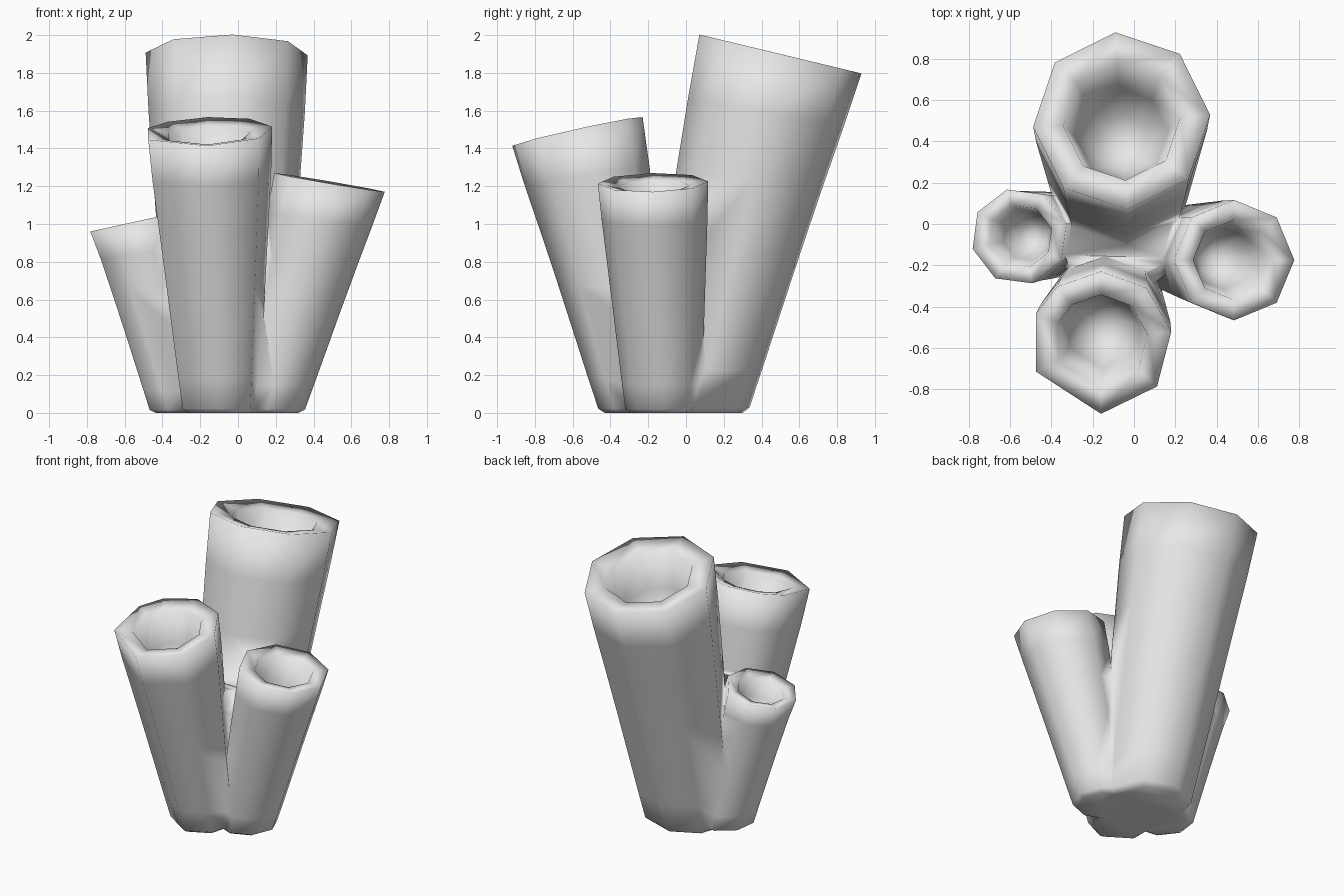
import bpy, bmesh
from math import cos, sin, radians
from mathutils import Vector

cube = bpy.data.objects.get("Cube")
if cube:
    bpy.data.objects.remove(cube, do_unlink=True)

SIDES = 8
stone = bpy.data.materials.new("pale grey")
stone.use_nodes = True
stone.diffuse_color = (0.8, 0.8, 0.8, 1)
stone.node_tree.nodes["Principled BSDF"].inputs["Base Color"].default_value = (0.8, 0.8, 0.8, 1)


def loft(name, rings, tip=None):
    """Skin a list of point rings, closed below and closed to a tip or cap above."""
    bm = bmesh.new()
    loops = [[bm.verts.new(p) for p in ring] for ring in rings]
    for low, high in zip(loops, loops[1:]):
        for i in range(SIDES):
            j = (i + 1) % SIDES
            bm.faces.new((low[i], low[j], high[j], high[i]))
    bm.faces.new(loops[0][::-1])
    if tip is None:
        bm.faces.new(loops[-1])
    else:
        end = bm.verts.new(tip)
        for i in range(SIDES):
            bm.faces.new((loops[-1][i], loops[-1][(i + 1) % SIDES], end))
    for f in bm.faces:
        f.smooth = True
    mesh = bpy.data.meshes.new(name)
    bm.to_mesh(mesh)
    bm.free()
    mesh.materials.append(stone)
    obj = bpy.data.objects.new(name, mesh)
    bpy.context.collection.objects.link(obj)
    return obj


def ring(centre, rx, ry, slope, angles):
    """Ring of points lying on a plane with the given x and y slope."""
    pts = []
    for a in angles:
        dx, dy = rx * cos(radians(a)), ry * sin(radians(a))
        pts.append(centre + Vector((dx, dy, dx * slope[0] + dy * slope[1])))
    return pts


def tube(name, base, top, r_base, r_neck, r_top, slope, angles, depth):
    base, top, slope = Vector((*base, 0)), Vector(top), Vector(slope)
    # outer wall: foot, chamfer, shaft, neck, rim
    profile = [(0, r_base - 0.03), (0.015, r_base)]
    profile += [(t, r_base + (r_neck - r_base) * t / 0.84) for t in (0.12, 0.45, 0.65, 0.84)]
    profile.append((1, r_top))
    rings = [ring(base.lerp(top, t), r, r, slope * t * t, angles) for t, r in profile]
    # hollow: inner lip and tapered well
    axis = (top - base).normalized()
    for d, k in ((0.02, 0.66), (depth * 0.6, 0.52), (depth, 0.3)):
        rings.append(ring(top - axis * d, r_top * k, r_top * k, slope, angles))
    return loft(name, rings, top - axis * (depth + 0.03))


even = [i * 360 / SIDES for i in range(SIDES)]
back = tube("back_tube", (-0.06, 0.03), (-0.06, 0.5, 1.9), 0.3, 0.415, 0.43,
            (0, -0.24), [a + 4 for a in even], 0.45)
front = tube("front_tube", (-0.1, -0.25), (-0.16, -0.575, 1.49), 0.21, 0.33, 0.345,
             (0.04, 0.22), [9, 50, 90, 128, 156, 204, 270, 322], 0.4)
left = tube("left_tube", (0.15, -0.12), (0.485, -0.175, 1.22), 0.2, 0.28, 0.292,
            (-0.17, 0.02), even, 0.35)
right = tube("right_tube", (-0.27, -0.04), (-0.555, -0.06, 1.01), 0.2, 0.225, 0.235,
             (0.22, 0), [a + 15 for a in even], 0.25)

# core web that fills the space between the tubes
core = loft("core", [ring(Vector((-0.06, -0.08, z)), rx, ry, (0, 0), [a + 22 for a in even])
                     for z, rx, ry in ((0.01, 0.25, 0.2), (0.5, 0.3, 0.24),
                                       (0.85, 0.36, 0.24), (0.98, 0.3, 0.18))])

# weld everything into one cluster
for part in (core, front, left, right):
    mod = back.modifiers.new("weld_" + part.name, "BOOLEAN")
    mod.operation = "UNION"
    mod.solver = "EXACT"
    mod.object = part
bpy.context.view_layer.update()
evaluated = back.evaluated_get(bpy.context.evaluated_depsgraph_get())
welded = bpy.data.meshes.new_from_object(evaluated)
back.modifiers.clear()
back.data = welded
back.name = "tube_cluster"
for part in (core, front, left, right):
    bpy.data.objects.remove(part, do_unlink=True)

# clean tiny edges and keep the soft shading
bm = bmesh.new()
bm.from_mesh(welded)
bmesh.ops.remove_doubles(bm, verts=bm.verts, dist=0.015)
for f in bm.faces:
    f.smooth = True
bm.to_mesh(welded)
bm.free()
